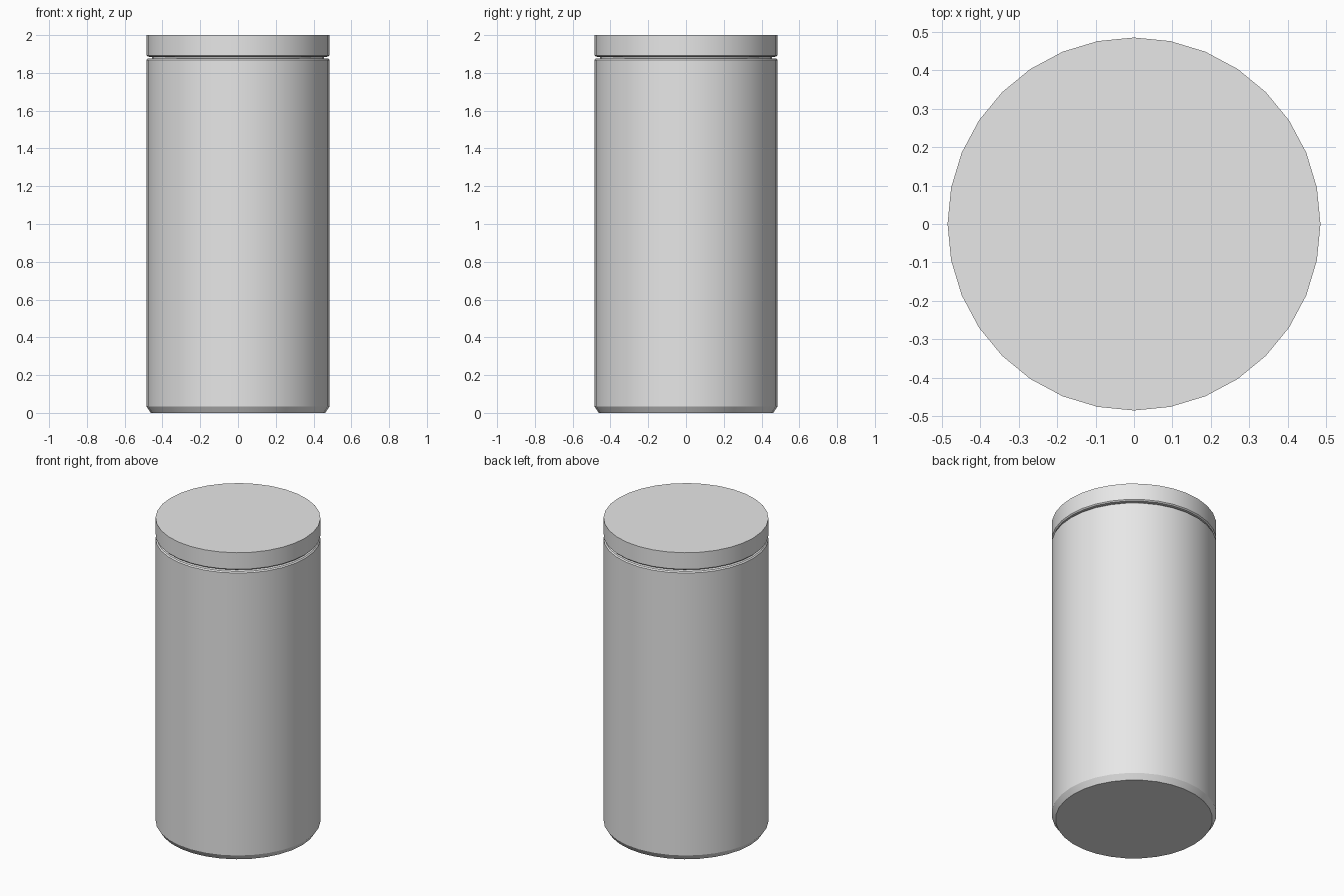
import bpy
import bmesh
from math import cos, sin, tau

SIDES = 32
RADIUS = 0.485

cube = bpy.data.objects.get("Cube")
if cube:
    bpy.data.objects.remove(cube, do_unlink=True)

grey = bpy.data.materials.new("light grey")
grey.use_nodes = True
grey.diffuse_color = (0.8, 0.8, 0.8, 1)
grey.node_tree.nodes["Principled BSDF"].inputs["Base Color"].default_value = grey.diffuse_color


def turned(name, profile):
    """Closed solid of revolution from (radius, height) points, bottom to top."""
    bm = bmesh.new()
    rings = [[bm.verts.new((r * cos(tau * i / SIDES), r * sin(tau * i / SIDES), z))
              for i in range(SIDES)] for r, z in profile]
    for low, high in zip(rings, rings[1:]):
        for i in range(SIDES):
            j = (i + 1) % SIDES
            bm.faces.new((low[i], low[j], high[j], high[i]))
    bm.faces.new(rings[0][::-1])
    bm.faces.new(rings[-1])
    mesh = bpy.data.meshes.new(name)
    bm.to_mesh(mesh)
    bm.free()
    mesh.materials.append(grey)
    obj = bpy.data.objects.new(name, mesh)
    bpy.context.collection.objects.link(obj)
    bpy.ops.object.select_all(action='DESELECT')
    obj.select_set(True)
    bpy.context.view_layer.objects.active = obj
    bpy.ops.object.shade_smooth_by_angle(angle=0.52)
    return obj


# Can body: chamfered foot, straight wall, softened shoulder, recessed neck
turned("can_body", [(RADIUS - 0.023, 0), (RADIUS, 0.035), (RADIUS, 1.868),
                    (RADIUS - 0.007, 1.875), (RADIUS - 0.03, 1.877),
                    (RADIUS - 0.03, 1.888)])

# Lid: flat disc with a slightly eased lower edge
turned("lid", [(RADIUS - 0.03, 1.884), (RADIUS - 0.007, 1.886),
               (RADIUS, 1.893), (RADIUS, 2.0)])
